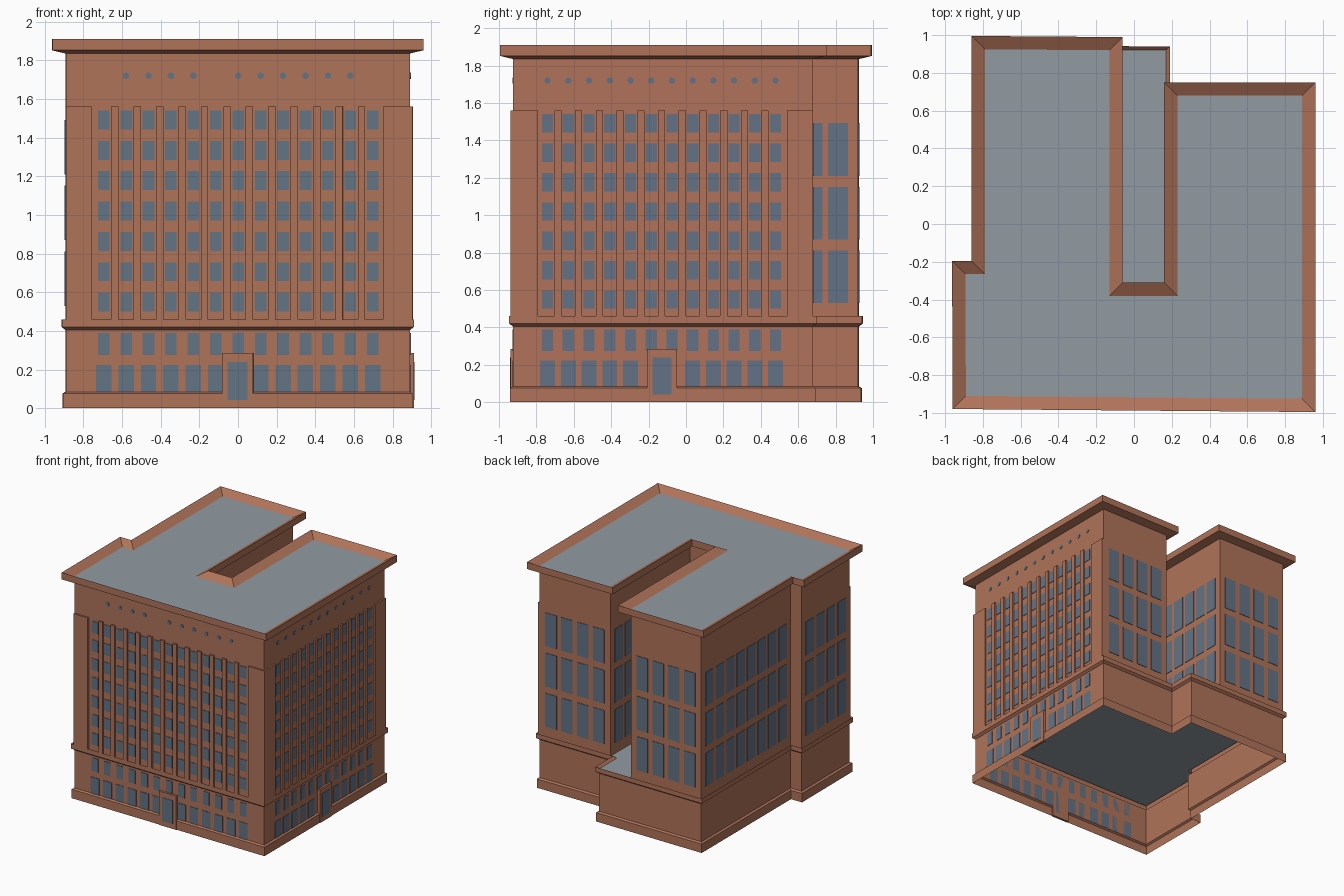
import bpy, bmesh
from mathutils import Matrix, Vector

cube = bpy.data.objects.get("Cube")
if cube:
    bpy.data.objects.remove(cube)


def material(name, color):
    m = bpy.data.materials.new(name)
    m.use_nodes = True
    m.diffuse_color = (*color, 1)
    m.node_tree.nodes["Principled BSDF"].inputs["Base Color"].default_value = (*color, 1)
    return m


brick = material("brick", (0.434, 0.171, 0.100))
glass = material("blue grey glass", (0.127, 0.171, 0.235))
roofing = material("grey roofing", (0.283, 0.328, 0.361))


def finish(name, bm, mat):
    mesh = bpy.data.meshes.new(name)
    bm.to_mesh(mesh)
    bm.free()
    mesh.materials.append(mat)
    obj = bpy.data.objects.new(name, mesh)
    bpy.context.collection.objects.link(obj)
    return obj


def offset(poly, d):
    """Mitred outward offset of a counter-clockwise outline."""
    out = []
    for i, p in enumerate(poly):
        p = Vector(p)
        e0 = (p - Vector(poly[i - 1])).normalized()
        e1 = (Vector(poly[(i + 1) % len(poly)]) - p).normalized()
        n0, n1 = Vector((e0.y, -e0.x)), Vector((e1.y, -e1.x))
        out.append(p + (n0 + n1) * d / (1 + n0.dot(n1)))
    return out


def sweep(name, poly, profile, mat):
    """Carry a profile of (offset, height) steps around an outline."""
    bm = bmesh.new()
    loops = [[bm.verts.new((*p, z)) for p in offset(poly, d)] for d, z in profile]
    n = len(poly)
    for lo, hi in zip(loops, loops[1:]):
        for i in range(n):
            j = (i + 1) % n
            bm.faces.new((lo[i], lo[j], hi[j], hi[i]))
    return finish(name, bm, mat)


def slab(name, poly, z, mat):
    bm = bmesh.new()
    bm.faces.new([bm.verts.new((*p, z)) for p in poly])
    return finish(name, bm, mat)


def frame(a, b):
    """Wall frame: x along the wall, y into it, z up. Also gives the length."""
    d = Vector(b) - Vector(a)
    rot = Matrix.Rotation(Vector((1, 0)).angle_signed(d) * -1, 4, 'Z')
    return Matrix.Translation((*a, 0)) @ rot, d.length


def box(bm, m, u0, u1, z0, z1, depth):
    place = Matrix.Translation(((u0 + u1) / 2, -depth / 2, (z0 + z1) / 2))
    size = Matrix.Diagonal((u1 - u0, depth, z1 - z0, 1))
    bmesh.ops.create_cube(bm, size=1, matrix=m @ place @ size)


# Outlines: U-shaped tower, and podium that fills the court
A, B, C = (-.89, -.91), (.89, -.925), (.89, .68)
D, E, F = (.23, .68), (.23, -.38), (-.13, -.38)
G, H, I, J = (-.13, .92), (-.79, .925), (-.79, -.265), (-.893, -.265)
tower = [A, B, C, D, E, F, G, H, I, J]
podium = [A, B, C, (.17, .68), (.17, .92), H, I, J]

# Podium, open underneath, with plinth and string course
sweep("podium_walls", podium,
      [(.015, 0), (.015, .075), (0, .085), (0, .405), (.02, .42), (.02, .46), (0, .44)], brick)
slab("podium_roof", podium, .44, roofing)

# Tower walls, cornice with inward sloping rim, and roof
sweep("tower_walls", tower, [(0, .44), (0, 1.835)], brick)
sweep("cornice", tower, [(0, 1.835), (.07, 1.852), (.07, 1.91), (0, 1.87)], brick)
slab("tower_roof", tower, 1.87, roofing)


def street_facade(name, a, b, first, pitch, count, door, no_shop, no_dot, wrap):
    m, length = frame(a, b)
    centres = [first + pitch * i for i in range(count)]
    # Windows: seven storeys, mezzanine and shopfronts
    bm = bmesh.new()
    for i, u in enumerate(centres):
        for row in range(7):
            z = .5 + .157 * row
            box(bm, m, u - .03, u + .03, z, z + .098, .004)
        box(bm, m, u - .03, u + .03, .275, .388, .004)
        if i not in no_shop:
            box(bm, m, u - .04, u + .04, .085, .223, .004)
    finish(name + "_windows", bm, glass)
    # Round attic windows
    bm = bmesh.new()
    for i, u in enumerate(centres):
        if i not in no_dot:
            spot = Matrix.Translation((u, -.002, 1.72)) @ Matrix.Rotation(1.5708, 4, 'X')
            bmesh.ops.create_cone(bm, cap_ends=True, segments=12, radius1=.017,
                                  radius2=.017, depth=.004, matrix=m @ spot)
    finish(name + "_round_windows", bm, glass)
    # Pilasters and broad corner piers
    bm = bmesh.new()
    for u in centres[:-1]:
        mid = u + pitch / 2
        box(bm, m, mid - .019, mid + .019, .45, 1.56, .014)
    box(bm, m, 0, .135, .45, 1.56, .014)
    box(bm, m, length - .14, length + wrap, .45, 1.56, .014)
    finish(name + "_pilasters", bm, brick)
    # Entrance surround and door
    bm = bmesh.new()
    box(bm, m, door - .081, door + .081, 0, .285, .02)
    finish(name + "_door_surround", bm, brick)
    bm = bmesh.new()
    box(bm, m, door - .051, door + .051, .042, .24, .023)
    finish(name + "_door", bm, glass)


street_facade("front", A, B, .195, .116, 13, .888, (6,), (0, 5, 12), .014)
street_facade("side", B, C, .185, .1108, 12, .797, (5, 6), (), 0)


# Plain walls: three rows of tall windows
bm = bmesh.new()
for a, b in [(C, D), (D, E), (E, F), (F, G), (G, H), (H, I), (J, A)]:
    m, length = frame(a, b)
    count = round((length - .065) / .14)
    pitch = (length - .215) / (count - 1)
    for i in range(count):
        u = .055 + pitch * i
        for row in range(3):
            z = .53 + .34 * row
            box(bm, m, u, u + .105, z, z + .282, .004)
finish("rear_windows", bm, glass)
